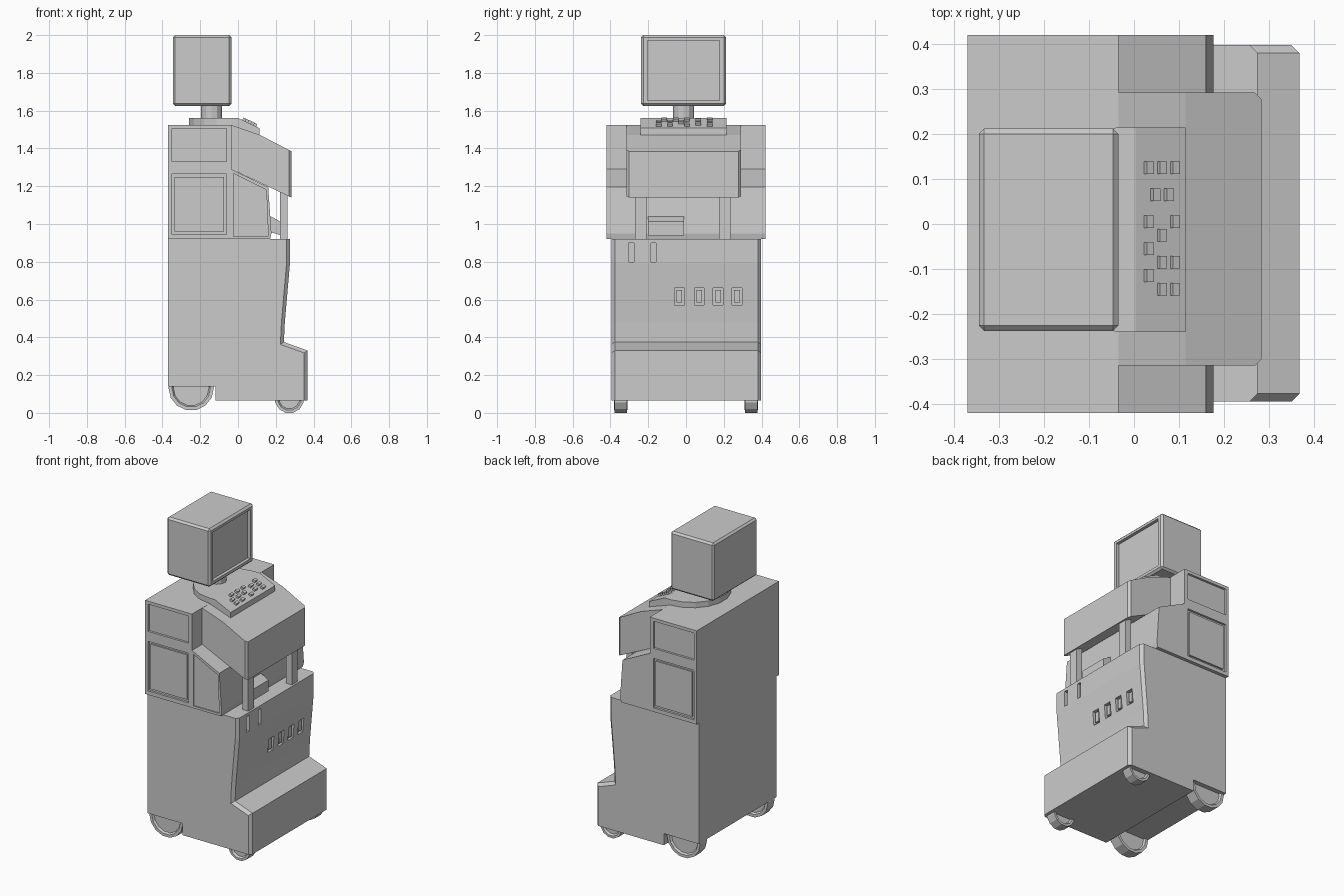
import bpy, bmesh, math
from mathutils import Matrix, Vector

if "Cube" in bpy.data.objects:
    bpy.data.objects.remove(bpy.data.objects["Cube"])


def finish(name, bm):
    bmesh.ops.recalc_face_normals(bm, faces=bm.faces[:])
    me = bpy.data.meshes.new(name)
    bm.to_mesh(me)
    bm.free()
    ob = bpy.data.objects.new(name, me)
    bpy.context.collection.objects.link(ob)
    return ob


def prism(name, pts, lo, hi, axis='Y', bevel=0, pick=None):
    """Extrude a profile (XZ along Y, or XY along Z); bevel the edges chosen by pick."""
    bm = bmesh.new()
    place = (lambda a, b, t: (a, t, b)) if axis == 'Y' else (lambda a, b, t: (a, b, t))
    r0 = [bm.verts.new(place(a, b, lo)) for a, b in pts]
    r1 = [bm.verts.new(place(a, b, hi)) for a, b in pts]
    bm.faces.new(r0)
    bm.faces.new(r1[::-1])
    for i in range(len(pts)):
        j = (i + 1) % len(pts)
        bm.faces.new((r0[i], r1[i], r1[j], r0[j]))
    if bevel:
        bm.normal_update()
        edges = [e for e in bm.edges if pick(e.verts[0].co, e.verts[1].co)]
        bmesh.ops.bevel(bm, geom=edges, offset=bevel, segments=1, affect='EDGES')
    return finish(name, bm)


def boxes(name, spans):
    """One mesh from (x0, x1, y0, y1, z0, z1) boxes."""
    bm = bmesh.new()
    for x0, x1, y0, y1, z0, z1 in spans:
        m = Matrix.Translation(((x0 + x1) / 2, (y0 + y1) / 2, (z0 + z1) / 2)) @ \
            Matrix.Diagonal((x1 - x0, y1 - y0, z1 - z0, 1))
        bmesh.ops.create_cube(bm, size=1, matrix=m)
    return finish(name, bm)


def cut(ob, cutter):
    cutter.hide_render = True
    mod = ob.modifiers.new("recess", 'BOOLEAN')
    mod.operation, mod.solver, mod.object = 'DIFFERENCE', 'EXACT', cutter
    bpy.context.view_layer.objects.active = ob
    bpy.ops.object.modifier_apply(modifier=mod.name)
    bpy.data.objects.remove(cutter)


def wheel(name, x, y, z, r, width, sides, rim):
    bm = bmesh.new()
    m = Matrix.Translation((x, y, z)) @ Matrix.Rotation(math.pi / 2, 4, 'X') @ \
        Matrix.Rotation(math.pi / sides, 4, 'Z')
    bmesh.ops.create_cone(bm, cap_ends=True, segments=sides, radius1=r, radius2=r, depth=width, matrix=m)
    caps = [f for f in bm.faces if len(f.verts) > 4]
    bmesh.ops.inset_individual(bm, faces=caps, thickness=rim, depth=0)
    bmesh.ops.inset_individual(bm, faces=caps, thickness=0.008, depth=-0.012)
    return finish(name, bm)


# Lower cabinet with foot step and chamfered front sides
low = [(-.37, .14), (-.12, .14), (-.12, .065), (.368, .065), (.368, .33), (.243, .375),
       (.248, .48), (.261, .63), (.275, .79), (.275, .92), (-.37, .92)]
cabinet = prism("lower_cabinet", low, -.395, .398, bevel=.018,
                pick=lambda a, b: min(a.x, b.x) > .2 and abs(a.y - b.y) < .01)

# Coin slots and four button recesses on the cabinet front
slots = [(.255, .3, y - .014, y + .014, .80, .90) for y in (-.29, -.172)]
wells = [(.238, .3, y - .026, y + .026, .57, .66) for y in (-.035, .07, .17, .27)]
cut(cabinet, boxes("slot_cutter", slots + wells))
boxes("front_buttons", [(.23, .254, y - .015, y + .015, .585, .65) for y in (-.035, .07, .17, .27)])

# Upper housing with sloping shoulders
upper = [(-.37, .92), (.17, .92), (.177, .95), (.16, 1.195), (-.035, 1.29), (-.035, 1.525), (-.37, 1.525)]
housing = prism("upper_housing", upper, -.42, .42)

# Recessed side panels on both sides
recess, doors = [], []
for s in (-1, 1):
    lo, hi = sorted((s * .406, s * .45))
    recess += [(-.35, -.06, lo, hi, 1.33, 1.505), (-.35, -.06, lo, hi, .945, 1.265)]
    lo, hi = sorted((s * .40, s * .416))
    doors.append((-.335, -.075, lo, hi, .96, 1.25))
cut(housing, boxes("panel_cutter", recess))
boxes("side_doors", doors)
cut(housing, prism("shoulder_cutter", [(-.025, .935), (.16, .935), (.15, 1.18), (-.025, 1.268)], -.45, -.412))

# Overhanging hood
hood = [(-.06, 1.295), (-.035, 1.29), (.283, 1.14), (.283, 1.385), (.115, 1.472), (-.035, 1.524), (-.06, 1.524)]
prism("hood", hood, -.315, .292, bevel=.014,
      pick=lambda a, b: min(a.x, b.x) > .27 and abs(a.y - b.y) < .01)

# Posts carrying the hood and the tray between them
boxes("hood_posts", [(.222, .262, y - .03, y + .03, .91, 1.17) for y in (-.24, .205)])
prism("dispenser", [(.15, 1.045), (.175, 1.04), (.225, 1.012), (.225, .94), (.15, .965)], -.2, -.01)

# Keypad console with rounded rear plinth
prism("keypad_console", [(-.035, 1.51), (-.035, 1.56), (.003, 1.56), (.115, 1.507), (.115, 1.465)], -.24, .215)
arc = [(-.035 - .2275 * math.sin(math.pi * i / 9), -.0125 + .2275 * math.cos(math.pi * i / 9)) for i in range(10)]
prism("plinth", arc, 1.52, 1.56, axis='Z')

# Keys, tilted to the console slope
rows = {.125: (.032, .061, .09), .065: (.046, .076), .005: (.032, .09), -.025: (.061,),
        -.055: (.032,), -.085: (.061, .09), -.115: (.032,), -.145: (.061, .09)}
tilt = math.atan2(.053, .112)
bm = bmesh.new()
for y, xs in rows.items():
    for x in xs:
        z = 1.56 - (x - .003) * math.tan(tilt)
        m = Matrix.Translation((x, y, z + .004)) @ Matrix.Rotation(tilt, 4, 'Y') @ \
            Matrix.Diagonal((.017, .028, .022, 1))
        bmesh.ops.create_cube(bm, size=1, matrix=m)
finish("keys", bm)

# Monitor neck
bm = bmesh.new()
bmesh.ops.create_cone(bm, cap_ends=True, segments=12, radius1=.056, radius2=.056, depth=.1,
                      matrix=Matrix.Translation((-.14, -.0125, 1.595)))
finish("monitor_neck", bm)

# Monitor with chamfered shell and recessed screen
monitor = prism("monitor", [(-.345, 1.625), (-.035, 1.625), (-.035, 2), (-.345, 2)], -.238, .212,
                bevel=.012, pick=lambda a, b: True)
cut(monitor, boxes("screen_cutter", [(-.055, .1, -.203, .177, 1.655, 1.972)]))

# Rear wheels and front casters
for side, s in (("left", 1), ("right", -1)):
    wheel("rear_wheel_" + side, -.248, s * .345, .132, .12, .07, 14, .018)
    wheel("front_caster_" + side, .272, s * .345, .076, .078, .065, 12, .015)
